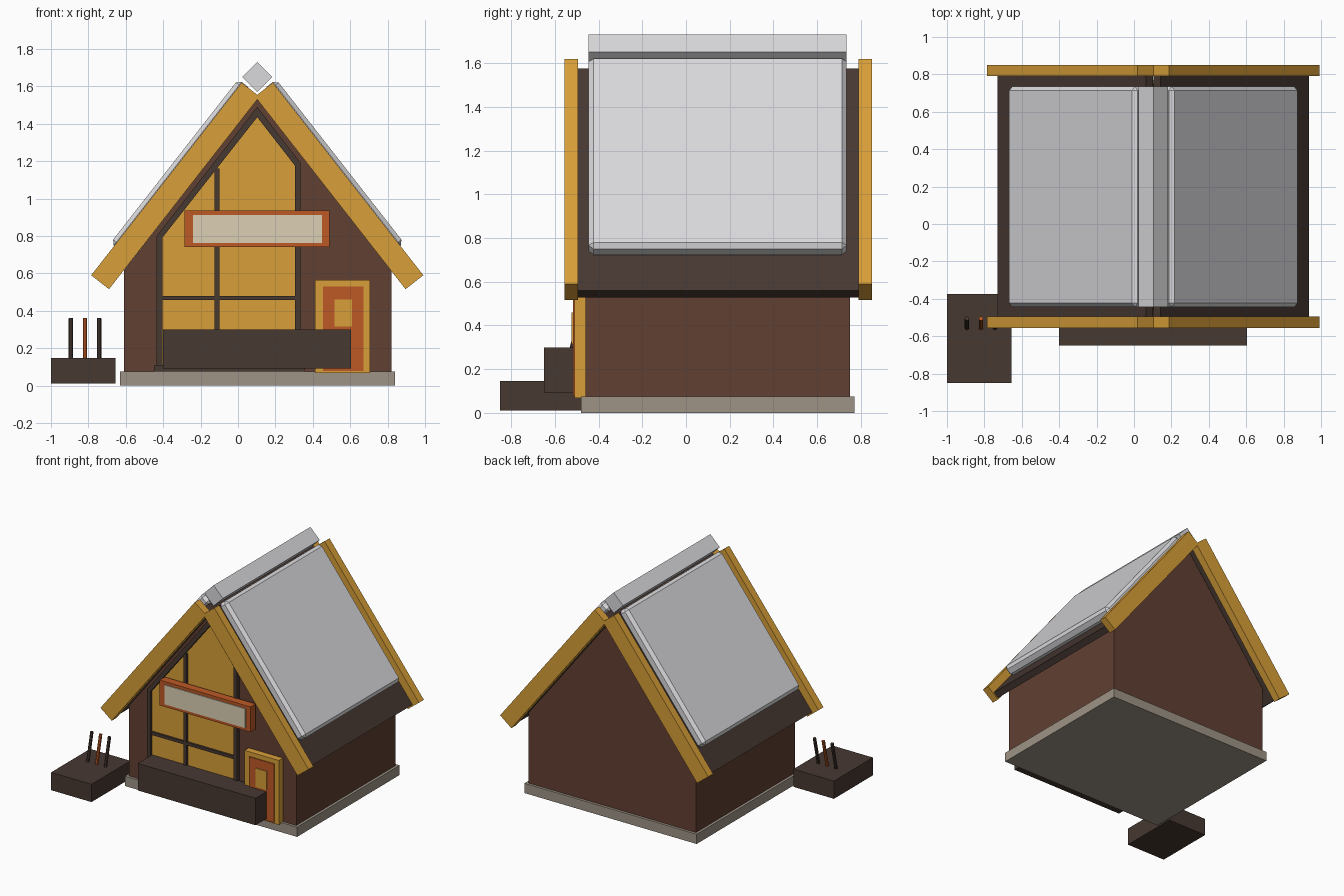
import bpy, bmesh, math
from mathutils import Vector

if "Cube" in bpy.data.objects:
    bpy.data.objects.remove(bpy.data.objects["Cube"])

CX = 0.103  # ridge line of the cabin


def material(name, r, g, b):
    m = bpy.data.materials.new(name)
    m.use_nodes = True
    m.diffuse_color = (r, g, b, 1)
    m.node_tree.nodes["Principled BSDF"].inputs["Base Color"].default_value = (r, g, b, 1)
    return m


BROWN = material("wall brown", 0.119, 0.05, 0.032)
DARK = material("dark timber", 0.063, 0.04, 0.031)
GOLD = material("golden yellow", 0.69, 0.347, 0.04)
ORANGE = material("burnt orange", 0.515, 0.102, 0.019)
CREAM = material("cream", 0.716, 0.63, 0.462)
STONE = material("stone grey", 0.342, 0.292, 0.239)
SNOW = material("pale grey", 0.70, 0.70, 0.72)


def prisms(name, profiles, y0, y1, mat):
    """Extrude one or more x-z outlines from y0 to y1 as one object."""
    bm = bmesh.new()
    for pts in profiles:
        face = bm.faces.new([bm.verts.new((x, y0, z)) for x, z in pts])
        ext = bmesh.ops.extrude_face_region(bm, geom=[face], use_keep_orig=True)
        moved = [v for v in ext["geom"] if isinstance(v, bmesh.types.BMVert)]
        bmesh.ops.translate(bm, verts=moved, vec=(0, y1 - y0, 0))
    bmesh.ops.recalc_face_normals(bm, faces=bm.faces)
    mesh = bpy.data.meshes.new(name)
    bm.to_mesh(mesh)
    bm.free()
    mesh.materials.append(mat)
    obj = bpy.data.objects.new(name, mesh)
    bpy.context.collection.objects.link(obj)
    return obj


def rect(x0, x1, z0, z1):
    return [(x0, z0), (x1, z0), (x1, z1), (x0, z1)]


def box(name, x0, x1, y0, y1, z0, z1, mat):
    return prisms(name, [rect(x0, x1, z0, z1)], y0, y1, mat)


# Roof slope frame: s runs up the slope, h is the height off it
EAVE = Vector((-0.785, 0.59))
UP = Vector((0.805, 1.03)).normalized()
OUT = Vector((-UP.y, UP.x))


def slope(s0, s1, h0, h1, side):
    corners = [EAVE + UP * s + OUT * h for s, h in ((s0, h0), (s1, h0), (s1, h1), (s0, h1))]
    return [(p.x if side == "right" else 2 * CX - p.x, p.y) for p in corners]


# Base and walls
box("foundation", -0.63, 0.84, -0.48, 0.77, 0, 0.075, STONE)
prisms("walls", [[(-0.61, 0.07), (0.82, 0.07), (0.82, 0.617), (CX, 1.53), (-0.61, 0.617)]],
       -0.46, 0.75, BROWN)

# Roof: slabs, pale bevelled panels and gable boards on both sides
for side in ("right", "left"):
    prisms(side + "_roof_slab", [slope(0.01, 1.298, -0.112, -0.062, side)], -0.495, 0.79, DARK)
    panel = prisms(side + "_roof_panel", [slope(0.2, 1.31, -0.062, 0.025, side)],
                   -0.445, 0.735, SNOW)
    bevel = panel.modifiers.new("soft_edges", "BEVEL")
    bevel.width = 0.022
    bevel.segments = 1
    for end, y in (("front", -0.555), ("back", 0.79)):
        prisms(f"{end}_{side}_gable_board", [slope(0, 1.307, -0.121, 0, side)],
               y, y + 0.06, GOLD)

R = 0.08
prisms("ridge_cap", [[(CX - R, 1.65), (CX, 1.65 - R), (CX + R, 1.65), (CX, 1.65 + R)]],
       -0.445, 0.735, SNOW)

# Large front window
outer = [(-0.435, 0.08), (-0.435, 0.80), (CX, 1.49), (0.335, 1.19), (0.335, 0.08)]
inner = [(-0.405, 0.11), (-0.405, 0.79), (CX, 1.435), (0.305, 1.175), (0.305, 0.11)]
prisms("window_glass", [inner], -0.468, -0.455, GOLD)
ring = []
for i in range(len(outer)):
    j = (i + 1) % len(outer)
    ring.append([outer[i], outer[j], inner[j], inner[i]])
prisms("window_frame", ring, -0.49, -0.455, DARK)
prisms("window_bars", [rect(-0.125, -0.1, 0.1, 1.16), rect(-0.41, 0.31, 0.457, 0.48)],
       -0.484, -0.455, DARK)
box("window_sill", -0.45, 0.355, -0.51, -0.455, 0.075, 0.108, DARK)

# Door
box("door_surround", 0.413, 0.705, -0.51, -0.455, 0.068, 0.565, GOLD)
box("door", 0.455, 0.67, -0.518, -0.5, 0.078, 0.53, ORANGE)
box("door_window", 0.515, 0.61, -0.524, -0.517, 0.315, 0.46, GOLD)

# Blank sign board
box("sign_board", -0.285, 0.49, -0.548, -0.485, 0.74, 0.935, ORANGE)
box("sign_panel", -0.24, 0.45, -0.555, -0.547, 0.763, 0.912, CREAM)

# Planter, and the low crate with leaning rods
box("planter", -0.4, 0.605, -0.65, -0.475, 0.092, 0.30, DARK)
box("crate", -1.0, -0.655, -0.85, -0.375, 0.01, 0.147, DARK)
for name, x, mat in (("right_rod", -0.893, DARK), ("middle_rod", -0.818, ORANGE),
                     ("left_rod", -0.743, DARK)):
    bpy.ops.mesh.primitive_cylinder_add(vertices=8, radius=0.012, depth=0.24,
                                        location=(x, -0.532, 0.243),
                                        rotation=(-math.radians(13), 0, 0))
    rod = bpy.context.object
    rod.name = name
    rod.data.materials.append(mat)
